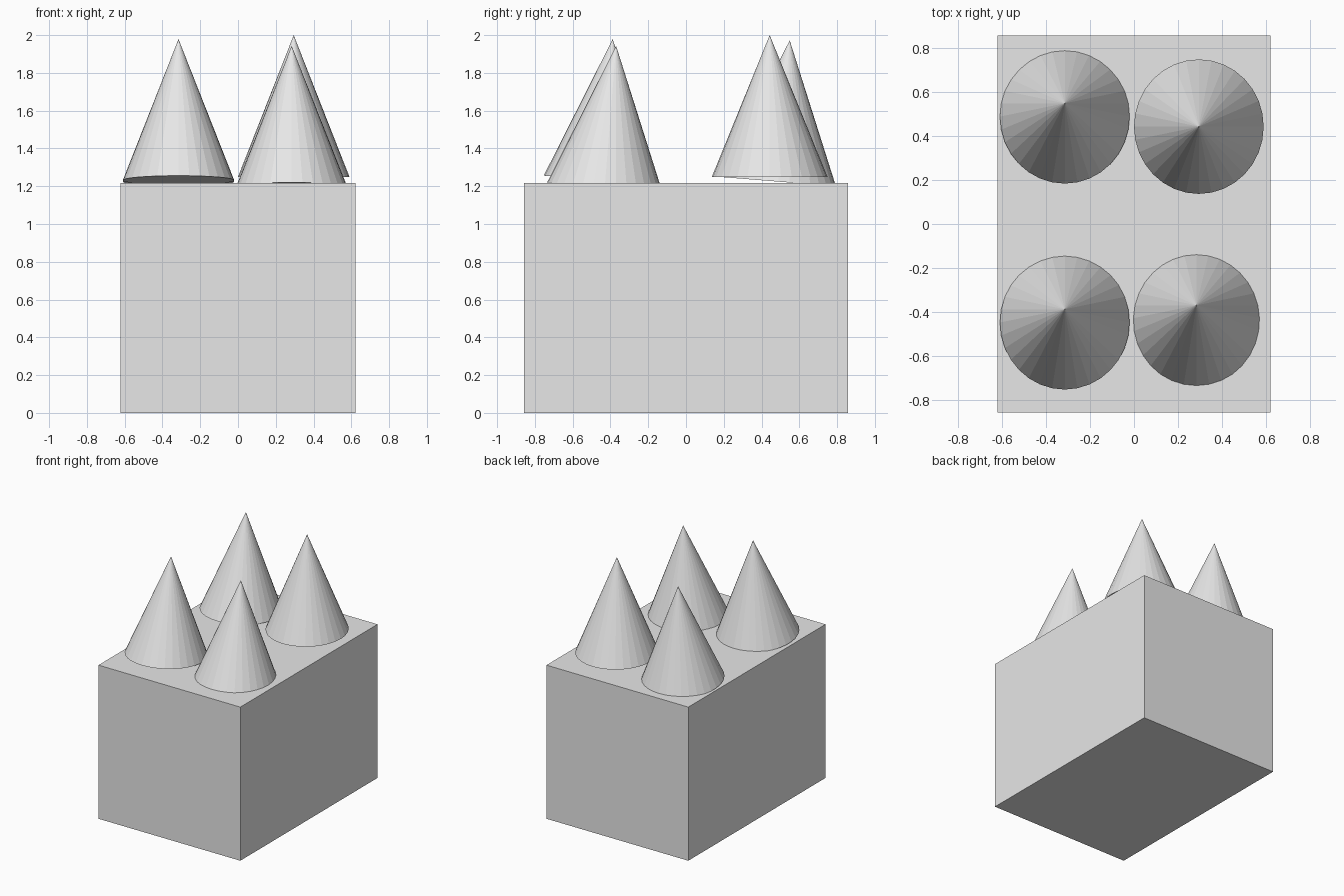
import bpy
import math
from mathutils import Matrix, Vector

cube = bpy.data.objects.get("Cube")
if cube:
    bpy.data.objects.remove(cube, do_unlink=True)

GREY = (0.8, 0.8, 0.8, 1.0)
grey = bpy.data.materials.new("light_grey")
grey.use_nodes = True
grey.diffuse_color = GREY
grey.node_tree.nodes["Principled BSDF"].inputs["Base Color"].default_value = GREY

BLOCK = Vector((1.242, 1.716, 1.216))
CONE_HEIGHT = 0.75
CONE_RADII = (0.295, 0.306)
LEAN = math.radians(4.6)


def finish(name):
    obj = bpy.context.object
    obj.name = name
    obj.data.materials.append(grey)
    return obj


def add_cone(name, tip, lean):
    """Flat-shaded cone placed by its tip, leaning towards the back."""
    bpy.ops.mesh.primitive_cone_add(vertices=32, radius1=1, radius2=0, depth=1)
    obj = finish(name)
    obj.data.transform(
        Matrix.Translation(tip)
        @ Matrix.Rotation(-lean, 4, 'X')
        @ Matrix.Diagonal((*CONE_RADII, CONE_HEIGHT, 1))
        @ Matrix.Translation((0, 0, -0.5)))


# Solid block body
bpy.ops.mesh.primitive_cube_add(size=1)
body = finish("block_body")
body.data.transform(Matrix.Diagonal((*BLOCK, 1)) @ Matrix.Translation((0, 0, 0.5)))

# Four cones on top; three lean back a little and sink into the block
add_cone("front_right_cone", (-0.315, -0.388, 1.979), LEAN)
add_cone("front_left_cone", (0.284, -0.37, 1.943), LEAN)
add_cone("back_right_cone", (-0.315, 0.549, 1.972), LEAN)
add_cone("back_left_cone", (0.295, 0.443, 2.0), 0)
